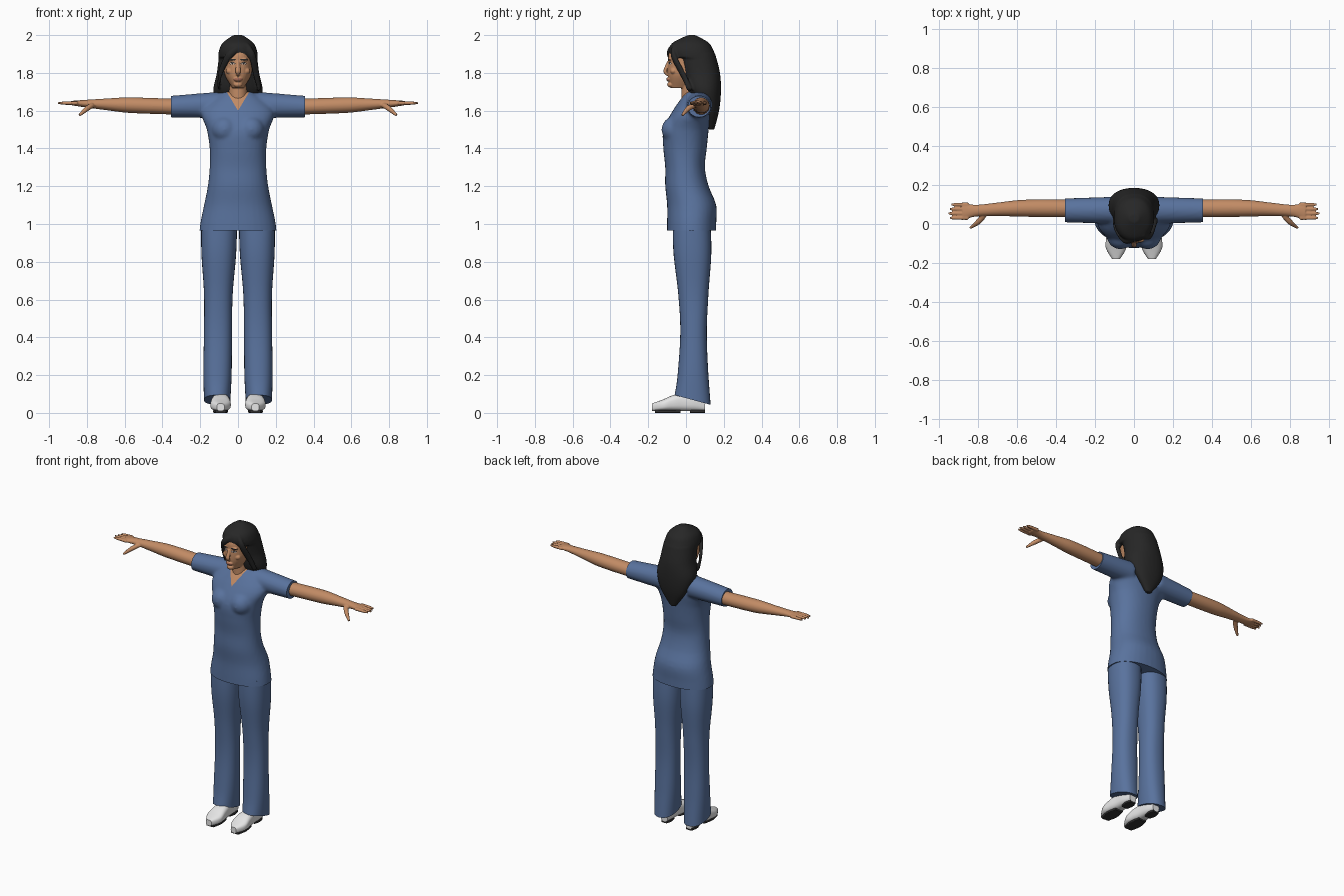
import bpy, bmesh, math
from mathutils import Vector

if "Cube" in bpy.data.objects:
    bpy.data.objects.remove(bpy.data.objects["Cube"])

X, Y, Z = Vector((1, 0, 0)), Vector((0, 1, 0)), Vector((0, 0, 1))


def material(name, *colour):
    made = bpy.data.materials.new(name)
    made.use_nodes = True
    made.diffuse_color = (*colour, 1)
    made.node_tree.nodes["Principled BSDF"].inputs["Base Color"].default_value = (*colour, 1)
    return made


scrubs = material("scrub blue", .1, .17, .34)
skin = material("skin tan", .54, .26, .13)
black = material("hair black", .02, .02, .02)
white = material("shoe white", .8, .8, .8)
charcoal = material("sole charcoal", .03, .03, .03)
lip_brown = material("lip brown", .36, .14, .09)
eye_white = material("eye white", .6, .5, .45)


def sample(values, t):
    """Smooth curve through evenly spaced values, with t running from start to end."""
    last = len(values) - 1
    index = min(int(t * last), last - 1)
    f = t * last - index
    before, a, b, after = (values[min(max(k, 0), last)] for k in range(index - 1, index + 3))
    slope_a, slope_b = (b - before) / 2, (after - a) / 2
    return a + f * (slope_a + f * (3 * (b - a) - 2 * slope_a - slope_b
                                   + f * (slope_a + slope_b - 2 * (b - a))))


def bend(value, power):
    return math.copysign(abs(value) ** (2 / power), value)


def loft(bm, path, u, v, u_radii, v_radii, side=1, power=2, sections=28, sides=32):
    """Skin oval sections that follow a path, with radii along the axes u and v."""
    path = [Vector(point) for point in path]
    rings = []
    for section in range(sections + 1):
        t = section / sections
        across, along = u * sample(u_radii, t), v * sample(v_radii, t)
        ring = []
        for k in range(sides):
            angle = math.tau * k / sides
            point = sample(path, t) + across * bend(math.cos(angle), power) + along * bend(math.sin(angle), power)
            point.x *= side
            ring.append(bm.verts.new(point))
        rings.append(ring)
    for lower, upper in zip(rings, rings[1:]):
        for k in range(sides):
            bm.faces.new((lower[k], lower[k - 1], upper[k - 1], upper[k]))
    bm.faces.new(rings[0])
    bm.faces.new(reversed(rings[-1]))


def upright(bm, bottom, top, widths, fronts, backs):
    """Loft on the centre line from evenly spaced half widths, front and back limits."""
    step = (top - bottom) / (len(widths) - 1)
    path = [(0, (front + back) / 2, bottom + step * k) for k, (front, back) in enumerate(zip(fronts, backs))]
    depths = [(back - front) / 2 for front, back in zip(fronts, backs)]
    loft(bm, path, X, Y, widths, depths, power=2.2)


def ball(bm, centre, size):
    made = bmesh.ops.create_uvsphere(bm, u_segments=24, v_segments=12, radius=1)["verts"]
    bmesh.ops.scale(bm, vec=size, verts=made)
    bmesh.ops.translate(bm, vec=centre, verts=made)


def smooth(ob):
    bpy.ops.object.select_all(action="DESELECT")
    ob.select_set(True)
    bpy.context.view_layer.objects.active = ob
    bpy.ops.object.shade_smooth_by_angle(angle=math.radians(50))


def finish(name, bm, materials, voxel=0):
    bmesh.ops.recalc_face_normals(bm, faces=bm.faces)
    mesh = bpy.data.meshes.new(name)
    bm.to_mesh(mesh)
    bm.free()
    ob = bpy.data.objects.new(name, mesh)
    bpy.context.collection.objects.link(ob)
    if voxel:  # fuse the overlapping pieces into one skin
        fuse = ob.modifiers.new("fuse", "REMESH")
        fuse.mode, fuse.voxel_size = "VOXEL", voxel
        relax = ob.modifiers.new("relax", "SMOOTH")
        relax.factor, relax.iterations = .5, 5
        graph = bpy.context.evaluated_depsgraph_get()
        fused = bpy.data.meshes.new_from_object(ob.evaluated_get(graph))
        ob.modifiers.clear()
        ob.data = fused
    ob.data.materials.clear()
    for entry in materials:
        ob.data.materials.append(entry)
    smooth(ob)
    return ob


def cut(bm, point, normal, trim=False):
    bmesh.ops.bisect_plane(bm, geom=bm.verts[:] + bm.edges[:] + bm.faces[:], plane_co=point,
                           plane_no=normal, clear_outer=trim)
    if trim:
        bmesh.ops.holes_fill(bm, edges=[edge for edge in bm.edges if edge.is_boundary], sides=0)


# Tunic: body, bust and sleeves fused, then trimmed at the hems
bm = bmesh.new()
upright(bm, .9, 1.7,
        widths=[.21, .2, .18, .16, .15, .15, .165, .19, .08],
        fronts=[-.1, -.1, -.1, -.11, -.11, -.12, -.12, -.07, 0],
        backs=[.16, .16, .16, .12, .1, .11, .12, .13, .11])
for side in (1, -1):
    ball(bm, (.07 * side, -.06, 1.5), (.07, .07, .07))
    loft(bm, [(.1, .07, 1.63), (.4, .07, 1.62)], Y, Z, [.07, .06], [.07, .055], side)
tunic = finish("tunic", bm, [scrubs, skin], .01)
bm = bmesh.new()
bm.from_mesh(tunic.data)
cut(bm, Z * .965, -Z, trim=True)
neck_point = Z * 1.6
neck_sides = [Vector((-side, 0, .6)) for side in (1, -1)]
for side, normal in zip((1, -1), neck_sides):
    cut(bm, X * side * .355, X * side, trim=True)
    cut(bm, neck_point, normal)
for face in bm.faces:  # open V neck
    centre = face.calc_center_median()
    inside = all((centre - neck_point).dot(normal) > 0 for normal in neck_sides)
    face.material_index = int(inside and centre.y < .04)
bm.to_mesh(tunic.data)
bm.free()
smooth(tunic)

for side, label in ((1, "left"), (-1, "right")):
    # Trouser leg with a hem that drops toward the heel
    bm = bmesh.new()
    loft(bm, [(.1, .03, 1), (.105, .04, .53), (.11, .035, .07)], X, Y,
         [.095, .092, .076, .074, .075, .07], [.1, .1, .08, .07, .08, .095], side, 2.3)
    for vert in bm.verts:
        vert.co.z -= max(0, .16 - vert.co.z) * (vert.co.y - .03) * 3
    finish(label + "_trouser_leg", bm, [scrubs])

    # Arm, palm, fingers and thumb
    bm = bmesh.new()
    loft(bm, [(.3, .08, 1.62), (.6, .08, 1.63), (.88, .064, 1.64)], Y, Z,
         [.045, .045, .045, .042, .034, .03, .044], [.044, .042, .042, .04, .03, .02, .012], side)
    for finger in range(4):
        y = .1 - .023 * finger
        tip = .955 - .008 * abs(finger - 2)
        radii = [.011, .01, .009, .005]
        loft(bm, [(.85, y, 1.64), (tip, y, 1.64)], Y, Z, radii, radii, side, sides=12)
    radii = [.015, .014, .007]
    loft(bm, [(.77, .045, 1.63), (.8, .01, 1.61), (.84, -.02, 1.575)],
         (X + Y).normalized(), (X - Y + Z * 2).normalized(), radii, radii, side, sides=12)
    finish(label + "_arm", bm, [skin], .004)

    # Shoe upper, then separate tread and heel pads
    bm = bmesh.new()
    heights = [.02, .03, .042, .047, .047, .03]
    loft(bm, [(.092, .056 * k - .18, half + .01) for k, half in enumerate(heights)], X, Z,
         [.02, .052, .05, .042, .037, .025], heights, side, 2.8)
    finish(label + "_shoe", bm, [white])
    bm = bmesh.new()
    for toe, heel, width in ((-.165, -.03, .04), (.02, .1, .03)):
        loft(bm, [(.092, toe, .008), (.092, heel, .008)], X, Z,
             [width * .7, width, width * .7], [.008], side, 6)
    finish(label + "_sole", bm, [charcoal])

# Head and neck with nose, lips, chin, brows and cheeks
bm = bmesh.new()
loft(bm, [(0, .03, 1.6), (0, .03, 1.76)], X, Y, [.05], [.055])
upright(bm, 1.72, 1.98,
        widths=[.03, .068, .076, .07, .02],
        fronts=[-.08, -.095, -.095, -.085, -.01],
        backs=[.05, .11, .125, .12, .05])
loft(bm, [(0, -.09, 1.86), (0, -.11, 1.81), (0, -.095, 1.785)], X, Y, [.008, .014, .008], [.01], sides=16)
ball(bm, (0, -.09, 1.766), (.024, .015, .012))
ball(bm, (0, -.08, 1.738), (.024, .02, .016))
for side in (1, -1):
    ball(bm, (.03 * side, -.083, 1.87), (.024, .012, .008))
    ball(bm, (.04 * side, -.066, 1.81), (.024, .018, .018))
head = finish("head", bm, [skin, lip_brown, black, eye_white], .003)
features = {"lips": (0, 1.766, .024, .0075, 1), "brow": (.03, 1.87, .02, .004, 2),
            "lashes": (.03, 1.85, .016, .0075, 2), "eye": (.03, 1.849, .013, .005, 3),
            "iris": (.03, 1.849, .005, .005, 2)}
for face in head.data.polygons:
    x, y, z = face.center
    for across, up, width, height, index in features.values():
        if y < -.04 and math.hypot((abs(x) - across) / width, (z - up) / height) < 1:
            face.material_index = index

# Long hair: back mass, crown, and locks swept from the parting
bm = bmesh.new()
upright(bm, 1.5, 1.9,
        widths=[.02, .09, .13, .112, .1],
        fronts=[.12, .09, .01, -.02, -.05],
        backs=[.15, .175, .185, .18, .155])
upright(bm, 1.88, 2,
        widths=[.105, .1, .08, .025],
        fronts=[-.08, -.09, -.07, .01],
        backs=[.16, .145, .12, .05])
right_lock = [(.04, -.055, 1.95), (-.04, -.087, 1.9), (-.09, -.03, 1.81), (-.105, .02, 1.72)]
left_lock = [(.04, -.055, 1.95), (.075, -.065, 1.89), (.1, -.01, 1.78), (.115, .02, 1.71)]
for path, across in ((right_lock, Z - X / 2), (left_lock, Z + X)):
    loft(bm, path, across.normalized(), Y, [.016, .022, .012], [.015], sides=16)
finish("hair", bm, [black], .006)
